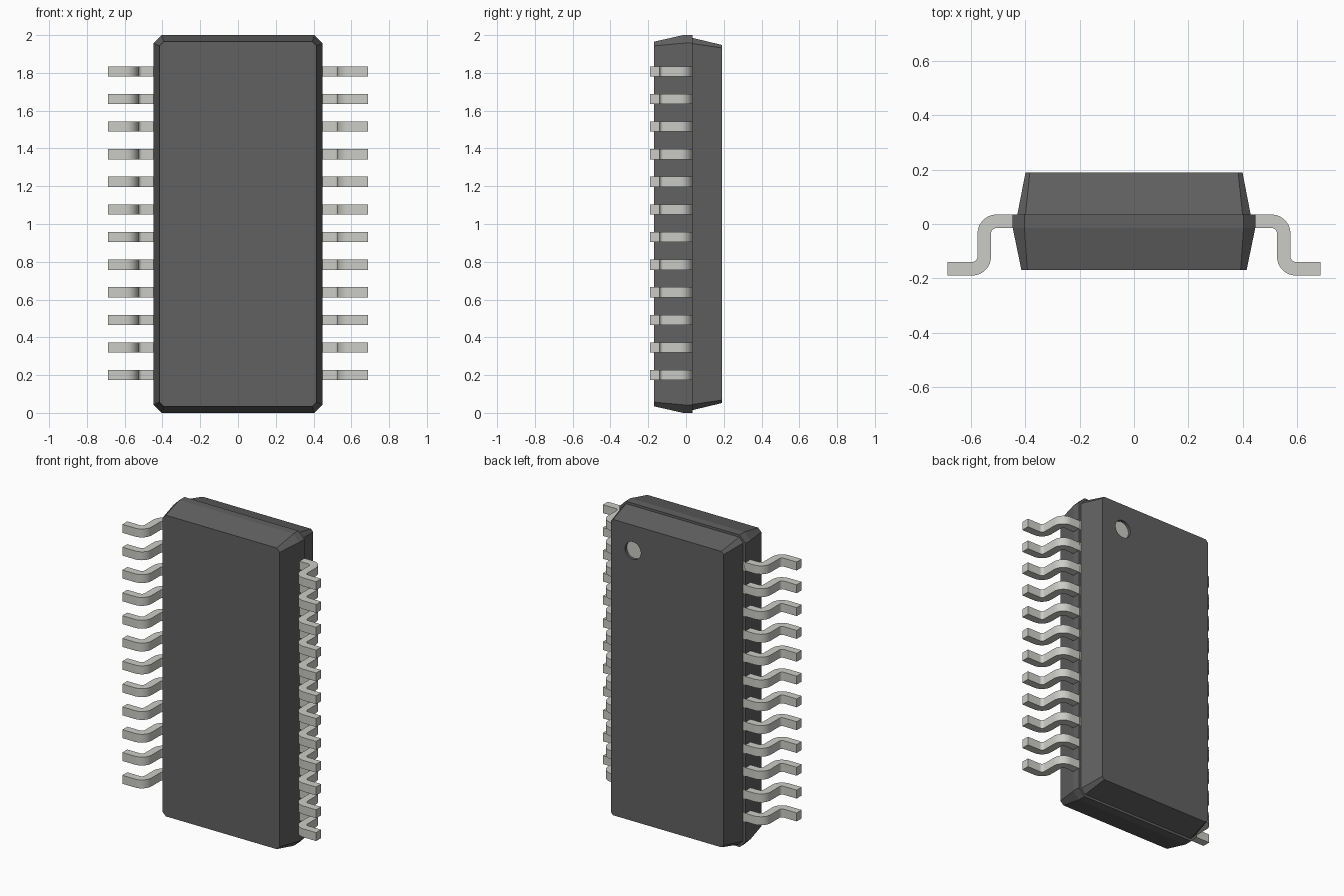
import bpy, bmesh, math
from mathutils import Matrix

if "Cube" in bpy.data.objects:
    bpy.data.objects.remove(bpy.data.objects["Cube"])


def material(name, c):
    m = bpy.data.materials.new(name)
    m.diffuse_color = (*c, 1)
    m.use_nodes = True
    m.node_tree.nodes["Principled BSDF"].inputs["Base Color"].default_value = m.diffuse_color
    return m


dark = material("dark_plastic", (0.12, 0.12, 0.12))
metal = material("pale_metal", (0.60, 0.60, 0.57))


def finish(name, bm, mat):
    bmesh.ops.recalc_face_normals(bm, faces=bm.faces)
    me = bpy.data.meshes.new(name)
    bm.to_mesh(me)
    bm.free()
    ob = bpy.data.objects.new(name, me)
    bpy.context.collection.objects.link(ob)
    me.materials.append(mat)
    return ob


def octagon(y, hx, hz, c):
    """Chamfered rectangle in the xz plane, centred on z = 1."""
    pts = [(hx, hz - c), (hx - c, hz), (c - hx, hz), (-hx, hz - c),
           (-hx, c - hz), (c - hx, -hz), (hx - c, -hz), (hx, c - hz)]
    return [(x, y, 1 + z) for x, z in pts]


def loft(bm, sections):
    rings = [[bm.verts.new(p) for p in s] for s in sections]
    for a, b in zip(rings, rings[1:]):
        for i in range(len(a)):
            j = (i + 1) % len(a)
            bm.faces.new((a[i], a[j], b[j], b[i]))
    bm.faces.new(rings[0])
    bm.faces.new(rings[-1])


def disc(name, y0, y1, r, mat):
    bm = bmesh.new()
    bmesh.ops.create_cone(bm, cap_ends=True, segments=32, radius1=r, radius2=r, depth=y1 - y0,
                          matrix=Matrix.Translation((0.243, (y0 + y1) / 2, 1.785))
                          @ Matrix.Rotation(math.pi / 2, 4, 'X'))
    return finish(name, bm, mat)


# Case: two tapered mouldings with a small step between them, one stepped loft
bm = bmesh.new()
loft(bm, [octagon(-0.17, 0.415, 0.965, 0.022), octagon(-0.015, 0.447, 1.0, 0.043),
          octagon(0.035, 0.447, 1.0, 0.043), octagon(0.035, 0.430, 0.985, 0.030),
          octagon(0.19, 0.400, 0.948, 0.016)])
case = finish("case", bm, dark)

# Round orientation dimple with a pale floor
cutter = disc("dimple_cutter", 0.17, 0.23, 0.056, dark)
mod = case.modifiers.new("dimple", 'BOOLEAN')
mod.object = cutter
mod.solver = 'EXACT'
bpy.context.view_layer.objects.active = case
bpy.ops.object.modifier_apply(modifier=mod.name)
bpy.data.objects.remove(cutter)
disc("dimple_floor", 0.16, 0.172, 0.056, metal)


# Gull-wing leads: side profile in xy, extruded along z
def arc(cx, cy, r, a0, a1, n=8):
    return [(cx + r * math.cos(math.radians(a0 + (a1 - a0) * i / n)),
             cy + r * math.sin(math.radians(a0 + (a1 - a0) * i / n))) for i in range(n + 1)]


profile = ([(0.40, 0.035)] + arc(0.507, -0.035, 0.07, 90, 0)
           + arc(0.597, -0.12, 0.02, 180, 270) + [(0.687, -0.14), (0.687, -0.19)]
           + arc(0.597, -0.12, 0.07, 270, 180)
           + arc(0.507, -0.035, 0.02, 0, 90) + [(0.40, -0.015)])
COUNT, LOW, HIGH, HALF = 12, 0.2, 1.808, 0.027
for side, label in ((1, "right"), (-1, "left")):
    for i in range(COUNT):
        z = LOW + (HIGH - LOW) * i / (COUNT - 1)
        bm = bmesh.new()
        loft(bm, [[(side * x, y, z + d) for x, y in profile] for d in (-HALF, HALF)])
        lead = finish(f"lead_{label}_{i + 1}", bm, metal)
        bpy.ops.object.select_all(action='DESELECT')
        lead.select_set(True)
        bpy.context.view_layer.objects.active = lead
        bpy.ops.object.shade_smooth_by_angle(angle=math.radians(30))
